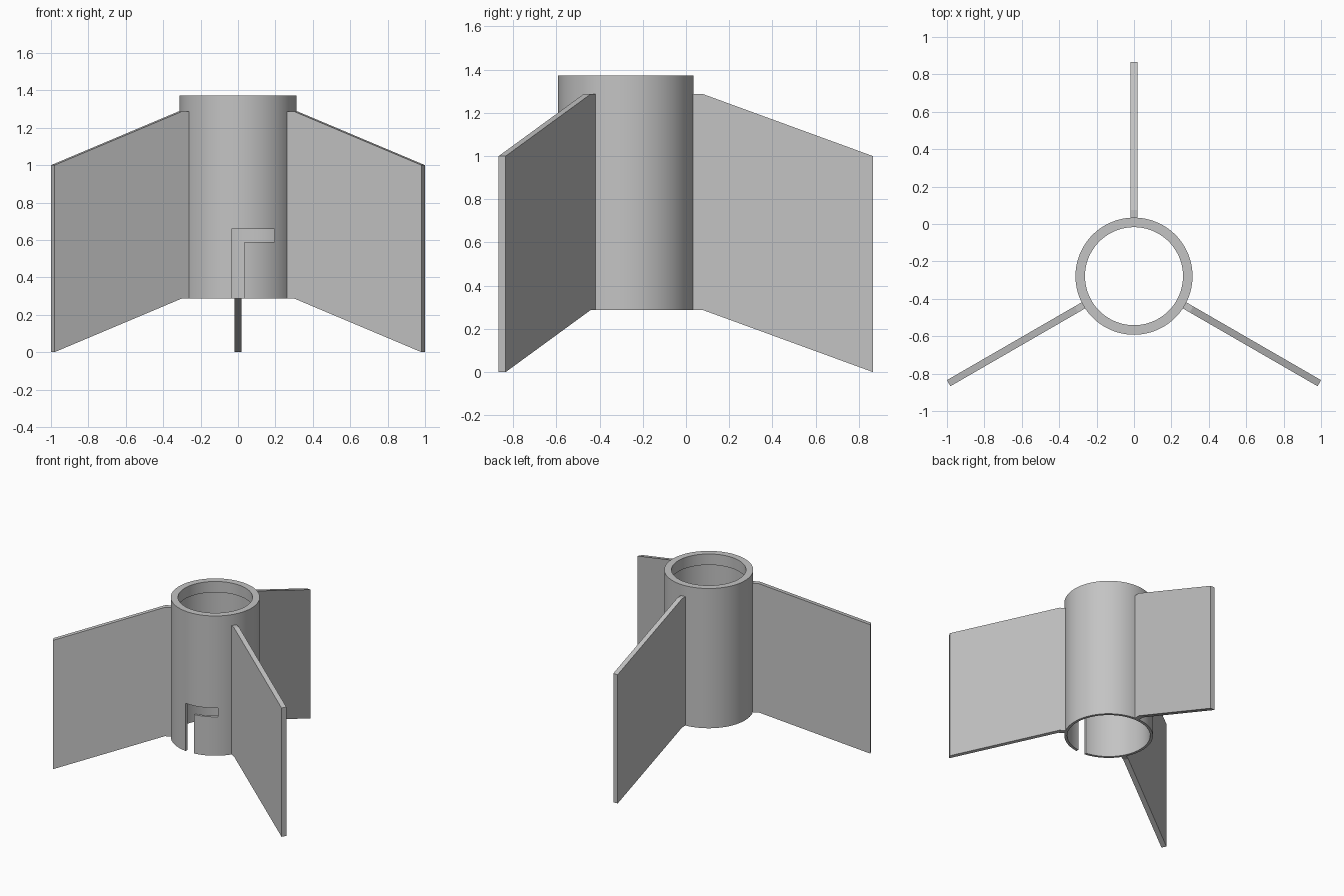
import bpy, bmesh
from math import radians, pi
from mathutils import Matrix, Vector

if "Cube" in bpy.data.objects:
    bpy.data.objects.remove(bpy.data.objects["Cube"], do_unlink=True)

CENTRE = Vector((0, -0.279, 0))      # tube axis
R_OUT, R_BORE, R_LIP = 0.313, 0.293, 0.262
Z_LOW, Z_LIP, Z_TOP = 0.288, 1.288, 1.373

grey = bpy.data.materials.new("plain_grey")
grey.use_nodes = True
colour = (0.55, 0.55, 0.55, 1)
grey.diffuse_color = colour
grey.node_tree.nodes["Principled BSDF"].inputs["Base Color"].default_value = colour


def make_object(name, bm):
    bmesh.ops.recalc_face_normals(bm, faces=bm.faces)
    mesh = bpy.data.meshes.new(name)
    bm.to_mesh(mesh)
    bm.free()
    mesh.materials.append(grey)
    obj = bpy.data.objects.new(name, mesh)
    bpy.context.collection.objects.link(obj)
    return obj


def extruded(name, outline, start, depth):
    """Extrude an outline of (x, z) points along y."""
    bm = bmesh.new()
    face = bm.faces.new([bm.verts.new((x, start, z)) for x, z in outline])
    grown = bmesh.ops.extrude_face_region(bm, geom=[face])["geom"]
    verts = [g for g in grown if isinstance(g, bmesh.types.BMVert)]
    bmesh.ops.translate(bm, verts=verts, vec=(0, depth, 0))
    return make_object(name, bm)


# Tube: thin wall with a thicker lip at the top
bm = bmesh.new()
profile = [(R_OUT, Z_LOW), (R_OUT, Z_TOP), (R_LIP, Z_TOP),
           (R_LIP, Z_LIP), (R_BORE, Z_LIP), (R_BORE, Z_LOW)]
ring = [bm.verts.new((r, 0, z)) for r, z in profile]
edges = [bm.edges.new((ring[i - 1], ring[i])) for i in range(len(ring))]
bmesh.ops.spin(bm, geom=ring + edges, axis=(0, 0, 1), cent=(0, 0, 0),
               angle=2 * pi, steps=128, use_merge=True)
bmesh.ops.remove_doubles(bm, verts=bm.verts, dist=0.0001)
tube = make_object("tube", bm)
tube.location = CENTRE

# L-shaped locking slot through the front wall
half, reach, z_mid, z_high = 0.036, 0.195, 0.59, 0.658
slot = [(-half, 0.1), (half, 0.1), (half, z_mid),
        (reach, z_mid), (reach, z_high), (-half, z_high)]
cutter = extruded("slot_cutter", slot, -0.5, 0.4)
cutter.location = CENTRE
cutter.hide_render = True
cut = tube.modifiers.new("slot", "BOOLEAN")
cut.operation, cut.solver, cut.object = "DIFFERENCE", "EXACT", cutter
bpy.ops.object.select_all(action="DESELECT")
tube.select_set(True)
bpy.context.view_layer.objects.active = tube
bpy.ops.object.modifier_apply(modifier=cut.name)
bpy.data.objects.remove(cutter, do_unlink=True)
bpy.ops.object.shade_smooth_by_angle(angle=radians(30))

# Three swept fins around the tube
root, bend, tip, thick = 0.302, 0.355, 1.144, 0.0375
fin_outline = [(root, Z_LOW), (bend, Z_LOW), (tip, 0),
               (tip, 1), (bend, Z_LIP), (root, Z_LIP)]
for name, angle in (("back_fin", 90), ("right_fin", 210), ("left_fin", 330)):
    fin = extruded(name, fin_outline, -thick / 2, thick)
    fin.data.transform(Matrix.Rotation(radians(angle), 4, "Z"))
    fin.location = CENTRE
